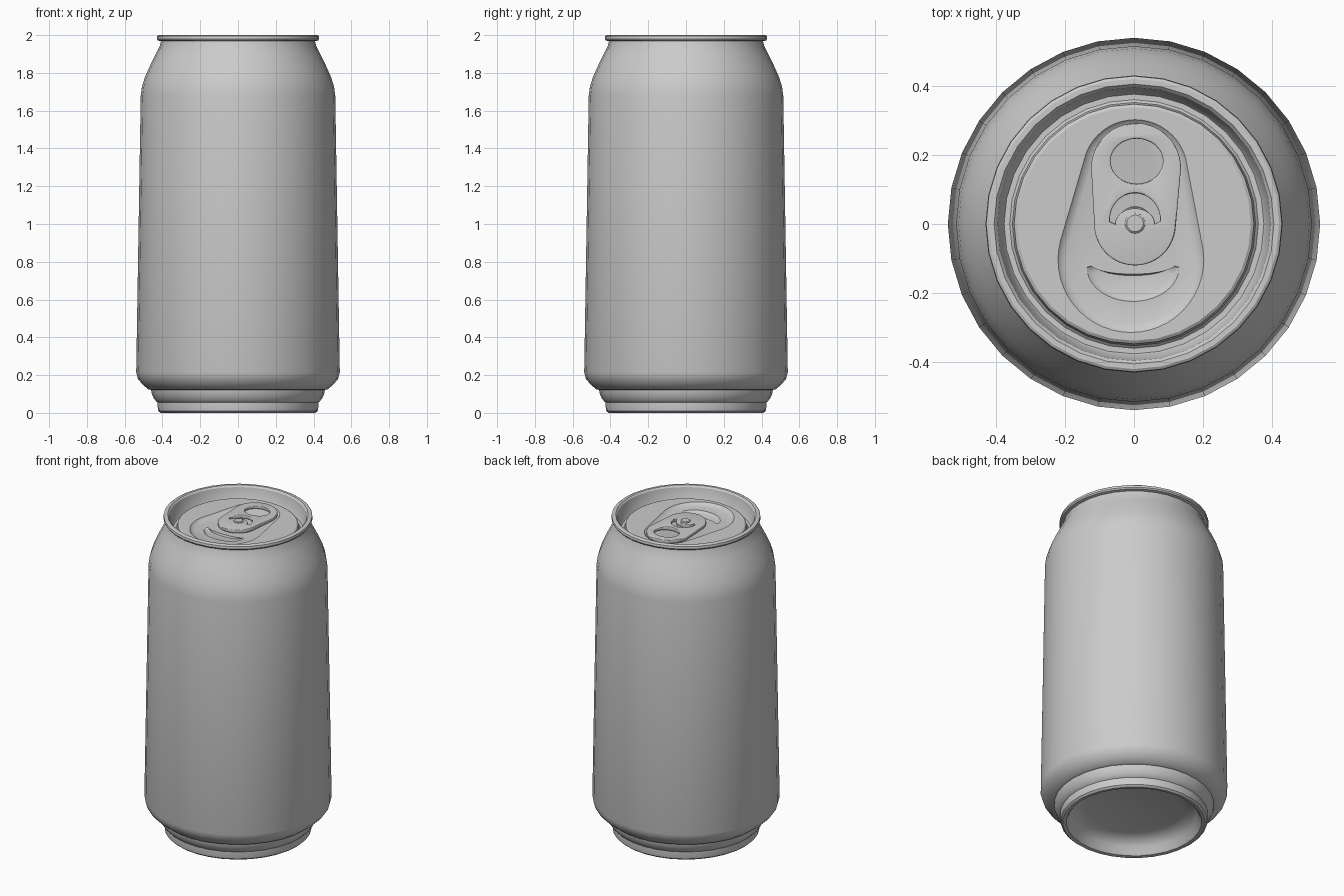
import bpy, bmesh, math

if "Cube" in bpy.data.objects:
    bpy.data.objects.remove(bpy.data.objects["Cube"])

TAU = 2 * math.pi


def add_mesh(name, bm):
    bmesh.ops.recalc_face_normals(bm, faces=bm.faces)
    me = bpy.data.meshes.new(name)
    bm.to_mesh(me)
    bm.free()
    ob = bpy.data.objects.new(name, me)
    bpy.context.collection.objects.link(ob)
    return ob


def loft(name, rings):
    """Skin closed rings of equal point count and cap both ends."""
    bm = bmesh.new()
    loops = [[bm.verts.new(p) for p in ring] for ring in rings]
    n = len(loops[0])
    for a, b in zip(loops, loops[1:]):
        for i in range(n):
            j = (i + 1) % n
            bm.faces.new((a[i], a[j], b[j], b[i]))
    bm.faces.new(loops[0][::-1])
    bm.faces.new(loops[-1])
    return add_mesh(name, bm)


def lathe(name, profile, n=32, cx=0, cy=0):
    return loft(name, [[(cx + r * math.cos(TAU * i / n), cy + r * math.sin(TAU * i / n), z)
                        for i in range(n)] for r, z in profile])


def hull(top, bottom, inset=0, n=48):
    """Rounded outline wrapped around two circles (x, y, r)."""
    pts = []
    for i in range(n):
        c, s = math.cos(TAU * i / n), math.sin(TAU * i / n)
        x, y, r = max((top, bottom), key=lambda k: k[0] * c + k[1] * s + k[2])
        pts.append((x + (r - inset) * c, y + (r - inset) * s))
    return pts


def arc(cx, cy, rx, ry, a0, a1, n):
    return [(cx + rx * math.cos(math.radians(a0 + (a1 - a0) * i / n)),
             cy + ry * math.sin(math.radians(a0 + (a1 - a0) * i / n))) for i in range(n + 1)]


def at_z(pts, z):
    return [(x, y, z) for x, y in pts]


def bake(ob):
    """Turn modifiers or curve geometry into a plain mesh object."""
    dg = bpy.context.evaluated_depsgraph_get()
    me = bpy.data.meshes.new_from_object(ob.evaluated_get(dg))
    name = ob.name
    bpy.data.objects.remove(ob)
    bm = bmesh.new()
    bm.from_mesh(me)
    bmesh.ops.remove_doubles(bm, verts=bm.verts, dist=1e-5)
    return add_mesh(name, bm)


def smooth(ob):
    bpy.ops.object.select_all(action='DESELECT')
    ob.select_set(True)
    bpy.context.view_layer.objects.active = ob
    bpy.ops.object.shade_smooth_by_angle(angle=math.radians(30))


# Can: one closed profile from base dome, up the wall, over the rim to the lid
PANEL = 1.945
can = lathe("can_body", [
    (.285, .095), (.33, .08), (.365, .05), (.38, .015), (.39, .003), (.41, .0),
    (.422, .01), (.425, .03), (.425, .055), (.432, .06), (.445, .075), (.458, .105),
    (.46, .122), (.475, .125), (.505, .15), (.53, .18), (.539, .215),
    (.515, 1.68), (.508, 1.73), (.492, 1.78), (.465, 1.84), (.435, 1.90), (.415, 1.94),
    (.408, 1.968), (.425, 1.972), (.43, 1.98), (.428, 1.995), (.42, 2.0), (.405, 2.0),
    (.396, 1.99), (.382, 1.91), (.376, 1.902), (.36, 1.902), (.352, 1.91),
    (.347, PANEL - .006), (.338, PANEL)])

# Lid recess and mouth outline, cut with tapered shapes
DEPTH = .015
top_c, low_c = (.003, .15, .153), (-.009, -.103, .212)
recess = loft("recess_cutter", [at_z(hull(top_c, low_c, k), PANEL + z)
                                for k, z in ((.026, -DEPTH), (.008, -.008), (0, .001), (0, .03))])
mouth = arc(-.003, -.125, .135, .1, 180, 360, 20) + arc(-.003, -.115, .125, .03, 0, -180, 16)[1:-1]


def shrink(f):
    return [(-.003 + (x + .003) * f, -.165 + (y + .165) * f) for x, y in mouth]


mouth_cut = loft("mouth_cutter", [at_z(shrink(f), PANEL - DEPTH + z)
                                  for f, z in ((.78, -.012), (.9, -.008), (1, .001), (1, .03))])
for cutter in (recess, mouth_cut):
    cutter.hide_render = True
    mod = can.modifiers.new("cut", 'BOOLEAN')
    mod.object, mod.operation, mod.solver = cutter, 'DIFFERENCE', 'EXACT'
can = bake(can)
for cutter in (recess, mouth_cut):
    bpy.data.objects.remove(cutter)
smooth(can)

# Pull tab: flat plate with a finger hole and a curved slot round the rivet
EDGE = .005
outlines = [
    hull((.006, .162, .13), (.003, -.002, .118), EDGE),
    arc(.008, .182, .076 + EDGE, .065 + EDGE, 0, 360, 32)[:-1],
    arc(.003, .012, .073 + EDGE, .077 + EDGE, -5, 185, 18) + arc(.003, .0, .053, .04, 190, -10, 14),
]
cu = bpy.data.curves.new("pull_tab", 'CURVE')
cu.dimensions, cu.fill_mode = '2D', 'BOTH'
cu.extrude, cu.bevel_depth, cu.bevel_resolution = .006, EDGE, 2
for pts in outlines:
    sp = cu.splines.new('POLY')
    sp.points.add(len(pts) - 1)
    for p, (x, y) in zip(sp.points, pts):
        p.co = (x, y, 0, 1)
    sp.use_cyclic_u = True
tab = bpy.data.objects.new("pull_tab", cu)
tab.location.z = PANEL + .002
bpy.context.collection.objects.link(tab)
bpy.context.view_layer.update()
z_tab = tab.location.z
tab = bake(tab)
tab.location.z = z_tab
smooth(tab)

# Rivet holding the tab
smooth(lathe("rivet", [(.05, PANEL - DEPTH - .004), (.046, PANEL - .004), (.03, PANEL + .002),
                       (.029, PANEL + .016), (.024, PANEL + .02)], 24, .003, .002))
